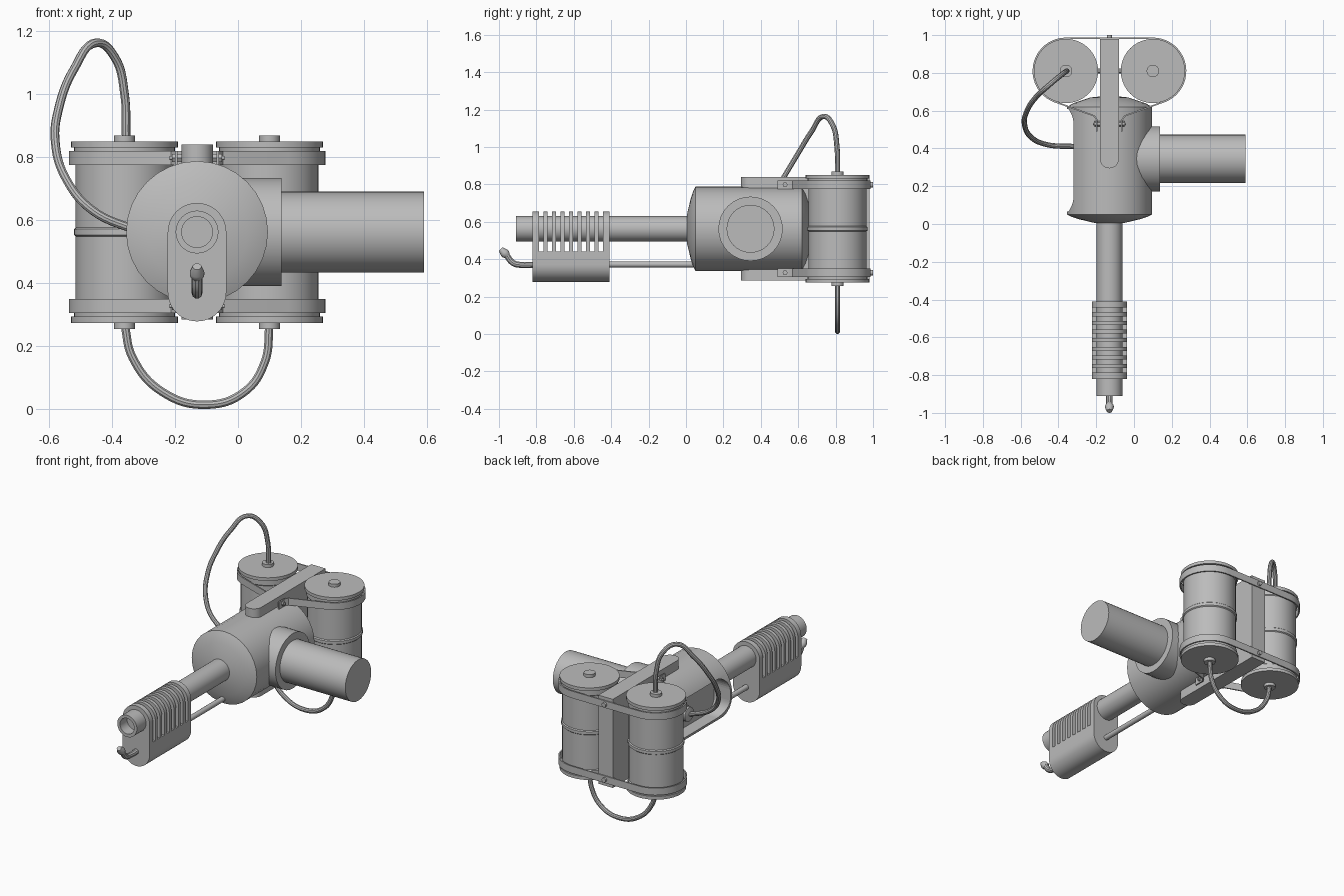
import bpy, bmesh, math
from mathutils import Vector

if "Cube" in bpy.data.objects:
    bpy.data.objects.remove(bpy.data.objects["Cube"], do_unlink=True)

CX, CZ = -0.13, 0.5625      # shared centre line
TANK_Y, TANK_DX = 0.81, 0.23

metal = bpy.data.materials.new("grey_metal")
metal.use_nodes = True
metal.diffuse_color = (0.5, 0.5, 0.5, 1)
metal.node_tree.nodes["Principled BSDF"].inputs["Base Color"].default_value = (0.5, 0.5, 0.5, 1)


def place(u, v, t, axis):
    return Vector({"x": (t, u, v), "y": (u, t, v), "z": (u, v, t)}[axis])


def finish(ob):
    """Bake modifiers and smooth the soft edges."""
    bpy.ops.object.select_all(action="DESELECT")
    ob.select_set(True)
    bpy.context.view_layer.objects.active = ob
    bpy.ops.object.convert(target="MESH")
    bpy.ops.object.shade_smooth_by_angle(angle=math.radians(32))
    return ob


def add(name, bm):
    bmesh.ops.remove_doubles(bm, verts=bm.verts, dist=1e-5)
    bmesh.ops.recalc_face_normals(bm, faces=bm.faces)
    me = bpy.data.meshes.new(name)
    bm.to_mesh(me)
    bm.free()
    me.materials.append(metal)
    ob = bpy.data.objects.new(name, me)
    bpy.context.collection.objects.link(ob)
    return ob


def lathe(name, profile, u, v, axis, seg=32):
    """Turn (radius, position) pairs around an axis through (u, v)."""
    bm = bmesh.new()
    rings = []
    for r, t in profile:
        rings.append([bm.verts.new(place(u + r * math.cos(a), v + r * math.sin(a), t, axis))
                      for a in (2 * math.pi * i / seg for i in range(seg))])
    for a, b in zip(rings, rings[1:]):
        for i in range(seg):
            j = (i + 1) % seg
            bm.faces.new((a[i], a[j], b[j], b[i]))
    return finish(add(name, bm))


def rod(name, r, t0, t1, u, v, axis, seg=32):
    return lathe(name, [(0, t0), (r, t0), (r, t1), (0, t1)], u, v, axis, seg)


def round_rect(u0, u1, v0, v1, r, n=10):
    pts = []
    corners = [(u1 - r, v1 - r), (u0 + r, v1 - r), (u0 + r, v0 + r), (u1 - r, v0 + r)]
    for k, (cu, cv) in enumerate(corners):
        for i in range(n + 1):
            a = math.pi / 2 * (k + i / n)
            pts.append((cu + r * math.cos(a), cv + r * math.sin(a)))
    return pts


def prism(bm, outline, t0, t1, axis):
    """Extrude a flat outline along an axis."""
    a = [bm.verts.new(place(u, v, t0, axis)) for u, v in outline]
    b = [bm.verts.new(place(u, v, t1, axis)) for u, v in outline]
    bm.faces.new(a)
    bm.faces.new(b)
    for i in range(len(a)):
        j = (i + 1) % len(a)
        bm.faces.new((a[i], a[j], b[j], b[i]))


def box_outline(u0, u1, v0, v1):
    return [(u0, v0), (u1, v0), (u1, v1), (u0, v1)]


def cut(ob, cutter):
    cutter.hide_render = True
    mod = ob.modifiers.new("cut", "BOOLEAN")
    mod.operation = "DIFFERENCE"
    mod.solver = "EXACT"
    mod.object = cutter
    finish(ob)
    bpy.data.objects.remove(cutter, do_unlink=True)


def tube(name, points, r):
    cu = bpy.data.curves.new(name, "CURVE")
    cu.dimensions = "3D"
    cu.bevel_depth = r
    cu.bevel_resolution = 3
    cu.use_fill_caps = True
    sp = cu.splines.new("BEZIER")
    sp.resolution_u = 8
    sp.bezier_points.add(len(points) - 1)
    for bp, p in zip(sp.bezier_points, points):
        bp.co = p
        bp.handle_left_type = bp.handle_right_type = "AUTO"
    cu.materials.append(metal)
    ob = bpy.data.objects.new(name, cu)
    bpy.context.collection.objects.link(ob)
    return finish(ob)


# Main drum with domed ends and a pocket in its -x side
drum = lathe("main_drum", [(0, 0), (.08, .006), (.16, .025), (.2, .038), (.225, .05), (.225, .62),
                           (.19, .64), (.1, .67), (0, .68)], CX, CZ, "y")
bm = bmesh.new()
prism(bm, round_rect(.065, .61, CZ - .12, CZ + .12, .085), -.6, -.24, "x")
cut(drum, add("pocket_cutter", bm))

# Ribbed hose fitting inside the pocket
lathe("hose_fitting", [(0, -.23), (.055, -.23), (.055, -.25), (.04, -.255), (.05, -.262), (.05, -.28),
                       (.034, -.285), (.044, -.292), (.044, -.31), (.02, -.318), (0, -.318)],
      .41, CZ, "x", 24)

# Side pipe and its flange
rod("side_flange", .172, -.1, .138, .345, CZ, "x")
rod("side_pipe", .128, 0, .59, .345, CZ, "x")

# Barrel with an open muzzle
lathe("barrel", [(0, .03), (.068, .03), (.068, -.91), (.049, -.91), (.049, -.84), (0, -.84)], CX, CZ, "y")

# Slotted shroud around the barrel
bm = bmesh.new()
prism(bm, round_rect(CX - .093, CX + .093, .279, .655, .0929), -.82, -.41, "y")
shroud = finish(add("barrel_shroud", bm))
bm = bmesh.new()
for i in range(8):
    y = -.775 + i * .0457
    prism(bm, box_outline(CX - .2, CX + .2, .44, .8), y - .012, y + .012, "y")
cut(shroud, add("slot_cutter", bm))

# Fuel line and bent pilot nozzle
rod("fuel_line", .016, -.42, .12, CX, .372, "y", 16)
tube("pilot_pipe", [(CX, -.81, .37), (CX, -.89, .37), (CX, -.925, .38), (CX, -.965, .43)], .017)
tip = lathe("pilot_tip", [(0, 0), (.017, 0), (.023, .012), (.023, .024), (.014, .05), (0, .05)],
            0, 0, "z", 16)
tip.location = (CX, -.955, .418)
tip.rotation_euler = (math.radians(45), 0, 0)

# Twin tanks with lids, valve stubs and a middle ridge
half = [(0, .307), (.033, .307), (.033, .288), (.17, .288), (.17, .268), (.16, .268), (.16, .235),
        (.155, .23), (.155, .014), (.161, .009)]
for side, sx in (("right", -1), ("left", 1)):
    lathe("tank_" + side, [(r, CZ + t) for r, t in half] + [(r, CZ - t) for r, t in reversed(half)],
          CX + sx * TANK_DX, TANK_Y, "z", 40)

# Central frame: upright web with a rounded arm above and below the drum
bm = bmesh.new()
prism(bm, box_outline(CX - .05, CX + .05, .64, .98), CZ - .277, CZ + .277, "z")
finish(add("frame_web", bm))
for name, z0, z1 in (("frame_arm_top", .75, .8395), ("frame_arm_bottom", .2855, .375)):
    bm = bmesh.new()
    prism(bm, round_rect(CX - .05, CX + .05, .295, .9, .0499), z0, z1, "z")
    finish(add(name, bm))

# Straps round both tanks, with bolts
path = [(.066, .49), (.066, .55), (.08, .572)]
for i in range(21):
    a = math.radians(-70 + 160 * i / 20)
    path.append((TANK_DX + .173 * math.cos(a), TANK_Y + .173 * math.sin(a)))
path += [(-u, y) for u, y in reversed(path)]
for name, s in (("top", 1), ("bottom", -1)):
    zc = CZ + s * .235
    bm = bmesh.new()
    low = [bm.verts.new((CX + u, y, zc - .022)) for u, y in path]
    high = [bm.verts.new((CX + u, y, zc + .022)) for u, y in path]
    for i in range(len(path) - 1):
        bm.faces.new((low[i], low[i + 1], high[i + 1], high[i]))
    strap = add("strap_" + name, bm)
    mod = strap.modifiers.new("thickness", "SOLIDIFY")
    mod.thickness = .008
    mod.offset = 0
    finish(strap)
    rod("strap_bolt_" + name, .006, CX - .087, CX + .087, .53, zc, "x", 12)
    rod("strap_nut_" + name, .014, CX - .079, CX + .079, .53, zc, "x", 6)
    rod("web_bolt_" + name, .012, CX - .075, CX + .075, TANK_Y, zc, "x", 6)
    rod("back_bolt_" + name, .014, .97, 1.0, CX, zc, "y", 12)

# Hoses: tank to drum, and tank to tank underneath
tube("upper_hose", [(-.355, .81, .86), (-.36, .807, 1.0), (-.39, .785, 1.115), (-.45, .735, 1.163),
                    (-.52, .67, 1.08), (-.57, .59, .95), (-.58, .53, .85), (-.545, .46, .73),
                    (-.46, .42, .63), (-.31, .41, CZ)], .014)
tube("lower_hose", [(-.36, .81, .27), (-.335, .81, .165), (-.24, .81, .055), (-.1, .81, .0145),
                    (.02, .81, .055), (.085, .81, .15), (.1, .81, .27)], .014)
